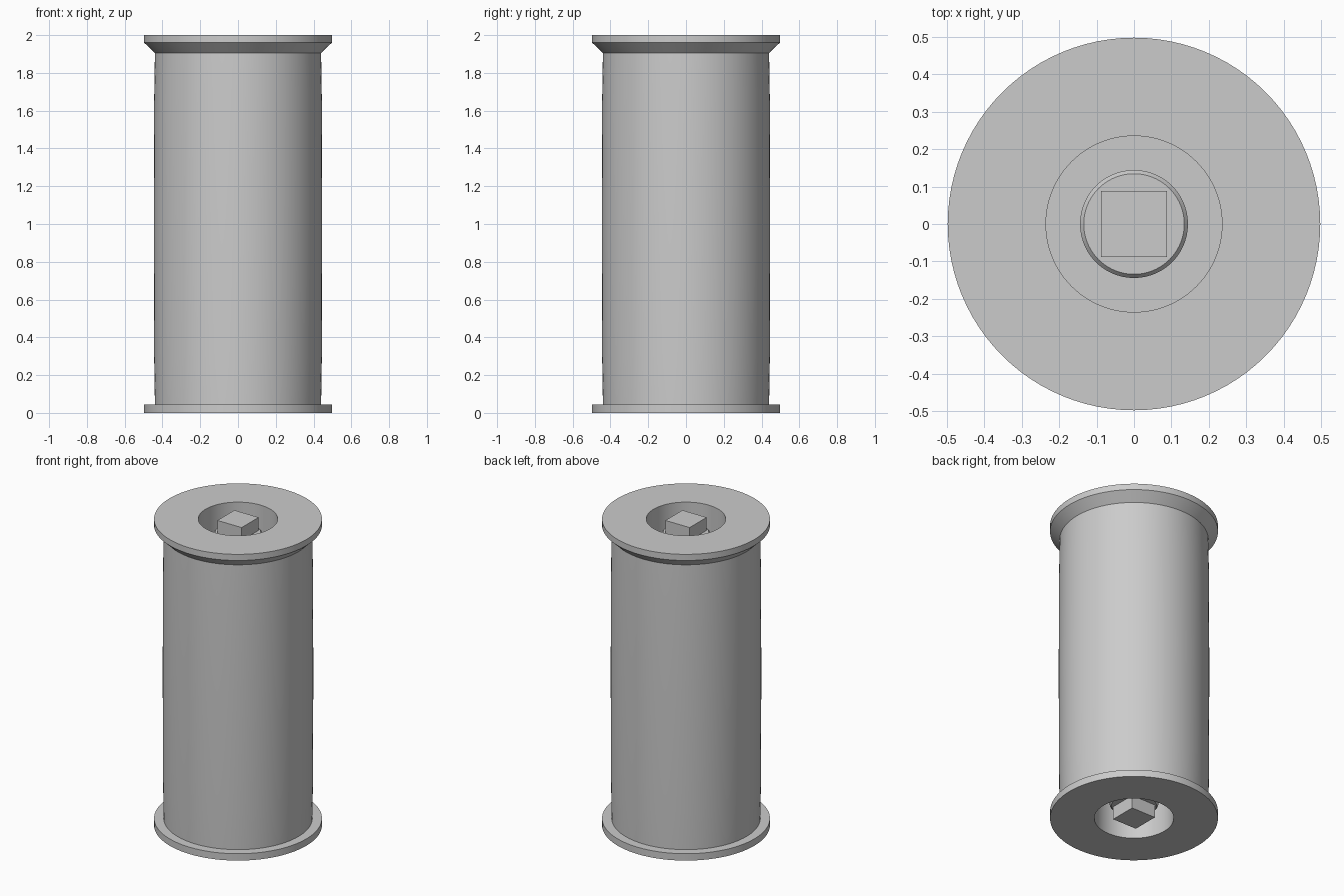
import bpy
import math

cube = bpy.data.objects.get("Cube")
if cube:
    bpy.data.objects.remove(cube, do_unlink=True)

grey = bpy.data.materials.new("plain_grey")
grey.use_nodes = True
colour = (0.6, 0.6, 0.6, 1)
grey.diffuse_color = colour
grey.node_tree.nodes["Principled BSDF"].inputs["Base Color"].default_value = colour

SIDES = 96


def lathe(name, profile, closed=True):
    """Revolve a (radius, height) profile around the z axis."""
    count = len(profile)
    verts, faces = [], []
    for i in range(SIDES):
        a = math.tau * i / SIDES
        verts += [(r * math.cos(a), r * math.sin(a), z) for r, z in profile]
    for i in range(SIDES):
        j = (i + 1) % SIDES
        for k in range(count if closed else count - 1):
            n = (k + 1) % count
            faces.append((i * count + k, j * count + k, j * count + n, i * count + n))
    if not closed:
        # Cap both flat ends
        faces.append([i * count for i in reversed(range(SIDES))])
        faces.append([i * count + count - 1 for i in range(SIDES)])
    mesh = bpy.data.meshes.new(name)
    mesh.from_pydata(verts, [], faces)
    mesh.materials.append(grey)
    obj = bpy.data.objects.new(name, mesh)
    bpy.context.collection.objects.link(obj)
    bpy.ops.object.select_all(action="DESELECT")
    obj.select_set(True)
    bpy.context.view_layer.objects.active = obj
    bpy.ops.object.shade_smooth_by_angle(angle=math.radians(30))
    return obj


BORE = 0.235
DEPTH = 0.3

# Flanges: plain disc below, bevelled disc above, both with an open bore
lathe("bottom_flange", [(BORE, 0), (0.497, 0), (0.497, 0.045), (BORE, 0.045)])
lathe("top_flange", [(BORE, 1.905), (0.44, 1.905), (0.497, 1.96), (0.497, 2), (BORE, 2)])

# Wound body, very slightly barrelled, with a recess at each end
lathe("body", [(BORE, 0.045), (0.44, 0.045), (0.444, 0.3), (0.446, 1),
               (0.444, 1.65), (0.44, 1.905), (BORE, 1.905)])

# Web that closes the recesses
lathe("core_web", [(BORE, DEPTH), (BORE, 2 - DEPTH)], closed=False)

# Round shaft with chamfered ends
lathe("shaft", [(0.134, 0.085), (0.144, 0.097), (0.144, 1.903), (0.134, 1.915)], closed=False)

# Square drive pegs, flush with the flange faces
for name, z in (("bottom_peg", 0.05), ("top_peg", 1.95)):
    bpy.ops.mesh.primitive_cube_add(size=1, location=(0, 0, z))
    peg = bpy.context.object
    peg.name = name
    peg.scale = (0.175, 0.175, 0.1)
    peg.data.materials.append(grey)
